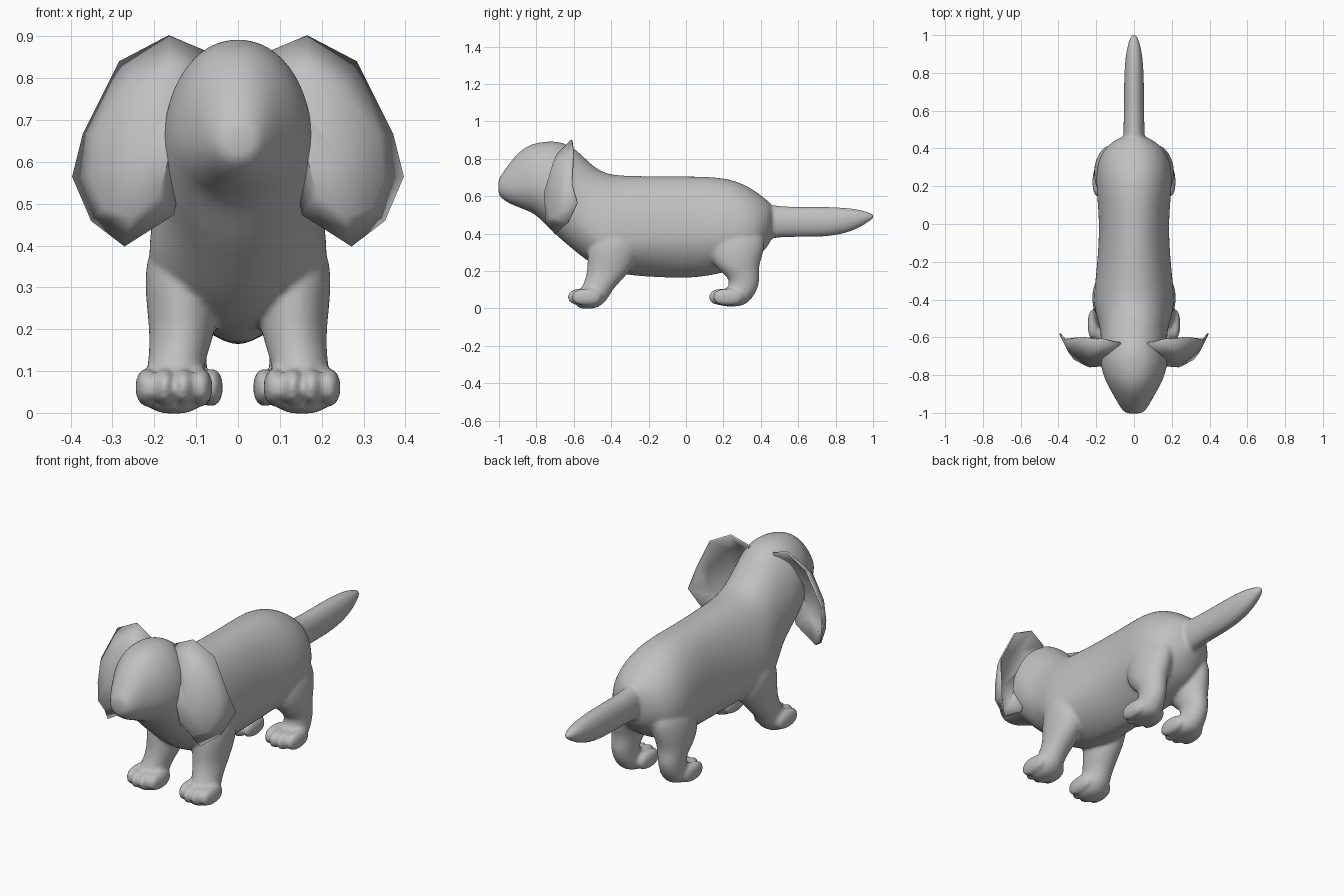
import bpy, bmesh, math
from mathutils import Vector

if "Cube" in bpy.data.objects:
    bpy.data.objects.remove(bpy.data.objects["Cube"])

grey = bpy.data.materials.new("plain grey")
grey.diffuse_color = (0.53, 0.53, 0.53, 1)
grey.use_nodes = True
grey.node_tree.nodes["Principled BSDF"].inputs["Base Color"].default_value = grey.diffuse_color


def finish(name, bm):
    bmesh.ops.recalc_face_normals(bm, faces=bm.faces)
    for f in bm.faces:
        f.smooth = True
    me = bpy.data.meshes.new(name)
    bm.to_mesh(me)
    bm.free()
    me.materials.append(grey)
    ob = bpy.data.objects.new(name, me)
    bpy.context.collection.objects.link(ob)
    return ob


def loft(bm, rings):
    """Skin a list of point rings and cap both ends."""
    vs = [[bm.verts.new(p) for p in r] for r in rings]
    n = len(vs[0])
    for a, b in zip(vs, vs[1:]):
        for i in range(n):
            j = (i + 1) % n
            bm.faces.new((a[i], a[j], b[j], b[i]))
    bm.faces.new(vs[0])
    bm.faces.new(vs[-1][::-1])


def power(v, e):
    return math.copysign(abs(v) ** e, v)


def section(y, top, bot, w, mid, keel=0.95, n=24):
    """Upright egg-shaped slice: widest at height mid, keel > 1 sharpens the underside."""
    pts = []
    for i in range(n):
        a = 2 * math.pi * i / n
        s = math.sin(a)
        h = (top - mid) if s > 0 else (mid - bot)
        e = 0.95 if s > 0 else keel
        pts.append((w * 1.03 * power(math.cos(a), e), y, mid + h * s * 1.01))
    return pts


def level_ring(z, x, y, rx, ry, n=16):
    return [(x + 1.05 * rx * math.cos(2 * math.pi * i / n),
             y + 1.03 * ry * math.sin(2 * math.pi * i / n), z) for i in range(n)]


bm = bmesh.new()

# head, neck and trunk: y, top, bottom, half width, widest height, keel
trunk = [(-1.005, .69, .61, .04, .65), (-.985, .715, .588, .06, .65),
         (-.95, .77, .563, .083, .655), (-.9, .83, .543, .11, .66),
         (-.85, .868, .523, .138, .665), (-.8, .886, .503, .16, .665),
         (-.72, .896, .415, .178, .65), (-.65, .886, .355, .174, .6),
         (-.58, .845, .295, .17, .5), (-.5, .76, .235, .19, .4, 1.1),
         (-.42, .714, .20, .214, .36, 1.3), (-.3, .708, .175, .20, .37, 1.35),
         (-.1, .706, .164, .182, .39, 1.35), (.05, .706, .162, .182, .40, 1.35),
         (.2, .70, .19, .197, .4, 1.2), (.3, .67, .222, .195, .4),
         (.38, .622, .265, .168, .42), (.43, .58, .325, .12, .45),
         (.47, .55, .38, .055, .465)]
loft(bm, [section(*t) for t in trunk])

# tail
tail = [(.38, .57, .36, .06, .47), (.5, .542, .385, .053, .465),
        (.7, .544, .38, .052, .46), (.82, .541, .392, .05, .467),
        (.91, .533, .422, .041, .478), (.97, .517, .458, .027, .49),
        (1.007, .503, .483, .011, .494)]
loft(bm, [section(*t) for t in tail])

# legs: z, x, y, half width, half depth
front_leg = [(.42, .13, -.38, .08, .11), (.31, .137, -.388, .087, .14),
             (.20, .130, -.408, .078, .115), (.12, .148, -.465, .064, .085),
             (.07, .153, -.497, .07, .088), (.03, .153, -.515, .07, .08),
             (-.004, .153, -.53, .045, .045)]
hind_leg = [(.44, .10, .28, .08, .14), (.32, .122, .268, .09, .155),
            (.22, .133, .268, .076, .115), (.16, .137, .318, .06, .077),
            (.10, .137, .302, .06, .08), (.05, .133, .255, .07, .095),
            (.008, .13, .24, .05, .065)]
for s in (1, -1):
    for leg in (front_leg, hind_leg):
        loft(bm, [level_ring(z, s * x, y, rx, ry) for z, x, y, rx, ry in leg])

# toes: four long rounded toes on each paw
for px, py in ((.153, -.553), (.128, .202)):
    for s in (1, -1):
        for d, back in ((-.064, .022), (-.022, 0), (.022, 0), (.064, .022)):
            r = bmesh.ops.create_uvsphere(bm, u_segments=16, v_segments=10, radius=1)
            for v in r['verts']:
                c = v.co
                v.co = Vector((s * (px + d) + c.x * .029, py + back + power(c.y, .85) * .082,
                               .061 + power(c.z, .85) * .046))

body = finish("body", bm)
m = body.modifiers.new("round", 'SUBSURF')
m.levels = m.render_levels = 2
m = body.modifiers.new("blend", 'REMESH')
m.mode = 'VOXEL'
m.voxel_size = 0.009
m.use_smooth_shade = True
m = body.modifiers.new("soften", 'SMOOTH')
m.factor = 0.5
m.iterations = 6

# ears: thin angular cups, open to the back
rim = [(.07, -.63, .86), (.165, -.61, .90), (.282, -.60, .838), (.368, -.61, .665),
       (.393, -.58, .565), (.348, -.63, .46), (.27, -.70, .40), (.155, -.70, .475),
       (.13, -.69, .62), (.09, -.66, .76)]
face = [(.12, -.68, .80), (.165, -.69, .82), (.24, -.71, .77), (.335, -.67, .665),
        (.345, -.675, .56), (.315, -.715, .49), (.255, -.748, .47), (.19, -.75, .52),
        (.165, -.75, .62), (.14, -.72, .73)]
bm = bmesh.new()
a = [bm.verts.new(p) for p in rim]
b = [bm.verts.new(p) for p in face]
mid = bm.verts.new((.235, -.755, .62))
for i in range(len(a)):
    j = (i + 1) % len(a)
    bm.faces.new((a[i], a[j], b[j], b[i]))
    bm.faces.new((b[i], b[j], mid))
ears = finish("ears", bm)
m = ears.modifiers.new("thickness", 'SOLIDIFY')
m.thickness = 0.008
m.offset = 0
ears.modifiers.new("both sides", 'MIRROR')
bpy.context.view_layer.objects.active = ears
ears.select_set(True)
bpy.ops.object.shade_smooth_by_angle(angle=math.radians(50))
